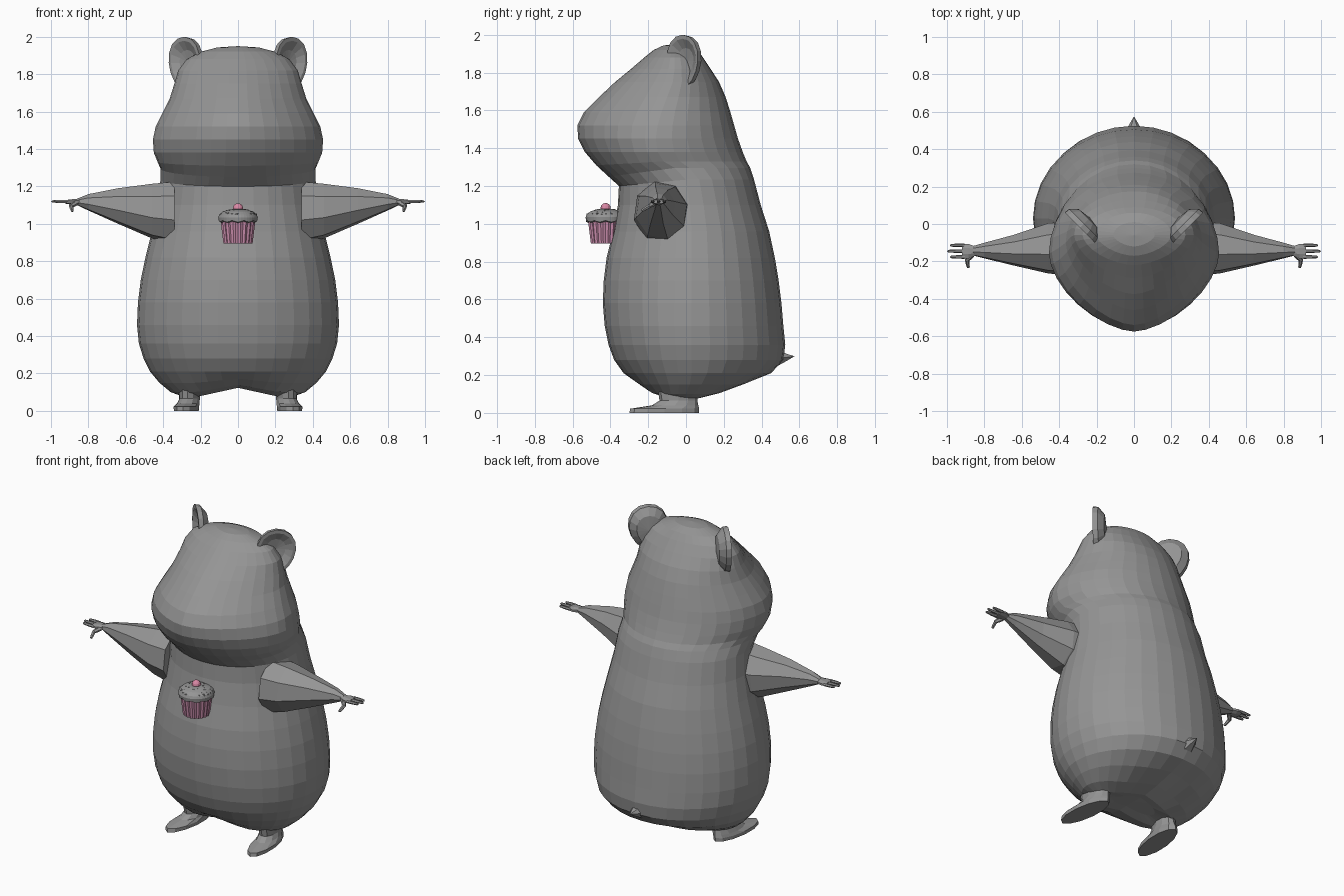
import bpy, bmesh, math, random
from mathutils import Vector, Matrix

cube = bpy.data.objects.get("Cube")
if cube:
    bpy.data.objects.remove(cube)


def material(name, rgb):
    mat = bpy.data.materials.new(name)
    mat.use_nodes = True
    mat.diffuse_color = (*rgb, 1)
    mat.node_tree.nodes["Principled BSDF"].inputs["Base Color"].default_value = (*rgb, 1)
    return mat


grey = material("grey", (0.3, 0.3, 0.3))
pink = material("wrapper pink", (0.6, 0.27, 0.42))
cherry_pink = material("cherry pink", (0.7, 0.25, 0.38))


def add_object(name, bm, mat):
    bmesh.ops.recalc_face_normals(bm, faces=bm.faces)
    mesh = bpy.data.meshes.new(name)
    bm.to_mesh(mesh)
    bm.free()
    mesh.materials.append(mat)
    obj = bpy.data.objects.new(name, mesh)
    bpy.context.collection.objects.link(obj)
    return obj


def loft(bm, rings, start=None, end=None):
    """Skin a list of point rings; close each end with a tip point or a flat cap."""
    loops = [[bm.verts.new(p) for p in ring] for ring in rings]
    n = len(loops[0])
    for a, b in zip(loops, loops[1:]):
        for i in range(n):
            j = (i + 1) % n
            bm.faces.new((a[i], a[j], b[j], b[i]))
    for loop, tip in ((loops[0], start), (loops[-1], end)):
        if tip is None:
            bm.faces.new(loop)
        else:
            v = bm.verts.new(tip)
            for i in range(n):
                bm.faces.new((loop[i], loop[(i + 1) % n], v))


def angles(n, shift=0.0):
    return [2 * math.pi * (i + shift) / n for i in range(n)]


def mirrored(name, build, mat):
    """Make a left part and its reflected right twin."""
    for side, sign in (("left", 1), ("right", -1)):
        bm = bmesh.new()
        build(bm)
        bmesh.ops.transform(bm, matrix=Matrix.Diagonal((sign, 1, 1, 1)), verts=bm.verts)
        add_object(f"{side}_{name}", bm, mat)


# Body and head: one lofted skin (height, half width, front, widest line, back)
PROFILE = (
    (0.075, 0.29, -0.13, 0.0, 0.10),
    (0.10, 0.36, -0.21, 0.0, 0.21),
    (0.15, 0.42, -0.27, 0.02, 0.34),
    (0.21, 0.47, -0.33, 0.03, 0.45),
    (0.28, 0.505, -0.38, 0.03, 0.515),
    (0.36, 0.53, -0.41, 0.03, 0.525),
    (0.46, 0.54, -0.43, 0.03, 0.515),
    (0.58, 0.535, -0.44, 0.03, 0.505),
    (0.70, 0.52, -0.435, 0.03, 0.49),
    (0.82, 0.495, -0.42, 0.03, 0.47),
    (0.96, 0.46, -0.385, 0.03, 0.44),
    (1.10, 0.43, -0.36, 0.02, 0.395),
    (1.20, 0.415, -0.355, 0.0, 0.36),
    (1.25, 0.415, -0.41, -0.06, 0.34),
    (1.31, 0.43, -0.475, -0.12, 0.32),
    (1.38, 0.45, -0.535, -0.15, 0.30),
    (1.45, 0.455, -0.57, -0.16, 0.275),
    (1.52, 0.44, -0.575, -0.15, 0.255),
    (1.59, 0.405, -0.54, -0.13, 0.235),
    (1.67, 0.365, -0.46, -0.1, 0.21),
    (1.75, 0.34, -0.375, -0.07, 0.175),
    (1.82, 0.32, -0.29, -0.06, 0.13),
    (1.88, 0.275, -0.22, -0.06, 0.09),
    (1.92, 0.20, -0.17, -0.06, 0.06),
    (1.943, 0.11, -0.12, -0.06, 0.01),
)


def body_ring(z, half, front, mid, back):
    head = max(0.0, min(1.0, (z - 1.2) / 0.2))
    points = []
    for a in angles(32):
        c, s = math.cos(a), math.sin(a)
        power = 1 if s > 0 else 1 + 0.2 * head
        x = half * math.copysign(abs(c) ** power, c)
        y = mid + abs(s) ** power * (back - mid if s > 0 else front - mid)
        # chin hangs lower than the cheeks; the belly arches between the legs
        chin = 0.05 * max(0, 1 - abs(z - 1.24) / 0.12) * min(1, 1 + s)
        arch = 0.05 * max(0, 1 - abs(x) / 0.22) * max(0, 1 - (z - 0.07) / 0.14)
        points.append((x, y, z + chin + arch))
    return points


bm = bmesh.new()
under = body_ring(0.078, 0.15, -0.07, 0.0, 0.06)
loft(bm, [under] + [body_ring(*row) for row in PROFILE], (0, 0, 0.125), (0, -0.06, 1.95))
add_object("body", bm, grey)

# Tail: little pointed stub
bm = bmesh.new()
base = [(0.05 * math.cos(a), 0.49, 0.29 + 0.045 * math.sin(a)) for a in angles(6)]
neck = [(0.018 * math.cos(a), 0.545, 0.295 + 0.015 * math.sin(a)) for a in angles(6)]
loft(bm, [base, neck], None, (0, 0.575, 0.3))
add_object("tail", bm, grey)


# Ears: cupped shells turned outward
def build_ear(bm):
    def ring(scale, depth):
        return [(0.115 * scale * math.cos(a) * (1 + 0.15 * math.sin(a)), depth,
                 0.14 * scale * math.sin(a)) for a in angles(16)]
    loft(bm, [ring(0.5, 0.005), ring(0.85, -0.02), ring(1, -0.02), ring(0.97, 0.01),
              ring(0.65, 0.045)], (0, 0.015, 0), (0, 0.055, 0))
    place = Matrix.Translation((0.275, -0.005, 1.86)) @ Matrix.Rotation(math.radians(45), 4, "Z")
    bmesh.ops.transform(bm, matrix=place, verts=bm.verts)


mirrored("ear", build_ear, grey)


# Arms: eight sided cones narrowing to the wrist
def build_arm(bm):
    stations = ((0.34, -0.13, 1.06, 0.15, 0.17), (0.46, -0.13, 1.068, 0.138, 0.15),
                (0.64, -0.14, 1.095, 0.085, 0.098), (0.8, -0.142, 1.115, 0.043, 0.045),
                (0.86, -0.143, 1.117, 0.026, 0.018))
    loft(bm, [[(x, y + ry * math.cos(a), z + rz * math.sin(a)) for a in angles(8, 0.3)]
              for x, y, z, ry, rz in stations])


mirrored("arm", build_arm, grey)


def finger(bm, start, end, radius):
    """Tapered six sided rod between two points."""
    start, end = Vector(start), Vector(end)
    turn = (end - start).to_track_quat("Z", "Y")

    def ring(t, r):
        return [start.lerp(end, t) + turn @ Vector((r * math.cos(a), r * math.sin(a), 0))
                for a in angles(6)]
    loft(bm, [ring(0, radius), ring(0.5, radius * 0.95), ring(0.92, radius * 0.7)], None, end)


# Hands: flat palm, three fingers and a thumb
def build_hand(bm):
    loft(bm, [[(x, -0.145 + w * math.cos(a), 1.117 + h * math.sin(a)) for a in angles(8, 0.5)]
              for x, w, h in ((0.845, 0.025, 0.018), (0.885, 0.042, 0.016), (0.92, 0.042, 0.011))])
    for y, reach in ((-0.114, 0.985), (-0.145, 1.0), (-0.176, 0.985)):
        finger(bm, (0.905, y, 1.118), (reach, y, 1.12), 0.01)
    finger(bm, (0.865, -0.165, 1.112), (0.9, -0.2, 1.09), 0.014)
    finger(bm, (0.893, -0.192, 1.095), (0.885, -0.236, 1.068), 0.011)


mirrored("hand", build_hand, grey)


# Feet: long flat soles with short ankles
def build_foot(bm):
    def outline(z, x, half, toe, heel):
        mid = (toe + heel) / 2
        return [(x + half * math.cos(a) - 0.1 * (mid + (heel - mid) * math.sin(a)),
                 mid + (heel - mid) * math.sin(a), z) for a in angles(12)]
    loft(bm, [outline(0, 0.265, 0.066, -0.3, 0.07), outline(0.022, 0.265, 0.068, -0.295, 0.07),
              outline(0.04, 0.26, 0.06, -0.18, 0.065), outline(0.065, 0.255, 0.055, -0.14, 0.06),
              outline(0.13, 0.255, 0.06, -0.15, 0.06)])


mirrored("foot", build_foot, grey)

# Cupcake: pleated wrapper, scalloped icing, cherry and sprinkles
CENTRE = Vector((0, -0.425, 0))


def cake_ring(radius, z, ripple=0.0):
    return [CENTRE + Vector((math.cos(a), math.sin(a), 0)) * (radius + ripple * (i % 2))
            + Vector((0, 0, z)) for i, a in enumerate(angles(40))]


bm = bmesh.new()
loft(bm, [cake_ring(0.073, 0.895, 0.006), cake_ring(0.09, 1.03, 0.006)])
add_object("cupcake_wrapper", bm, pink)

ICING = ((0.088, 1.012), (0.103, 1.018), (0.106, 1.035), (0.1, 1.05), (0.08, 1.066), (0.045, 1.077))
bm = bmesh.new()
rings = [cake_ring(r, z) for r, z in ICING]
for ring in rings[:2]:
    for i, p in enumerate(ring):
        p.z -= 0.008 * math.sin(math.pi * (i % 4) / 4)
loft(bm, rings, None, CENTRE + Vector((0, 0, 1.08)))
add_object("cupcake_icing", bm, grey)

bm = bmesh.new()
bmesh.ops.create_uvsphere(bm, u_segments=12, v_segments=8, radius=0.027,
                          matrix=Matrix.Translation(CENTRE + Vector((0, 0, 1.083))))
add_object("cherry", bm, cherry_pink)

random.seed(4)
bm = bmesh.new()
for i in range(60):
    a, r = random.uniform(0, 2 * math.pi), 0.1 * math.sqrt(random.uniform(0.12, 1))
    z = 1.081 - 0.031 * (r / 0.1) ** 2.2
    spot = CENTRE + Vector((r * math.cos(a), r * math.sin(a), z))
    spin = Matrix.Rotation(random.uniform(0, math.pi), 4, "Z")
    bmesh.ops.create_cube(bm, size=1, matrix=Matrix.Translation(spot) @ spin
                          @ Matrix.Diagonal((0.011, 0.004, 0.004, 1)))
add_object("sprinkles", bm, grey)
